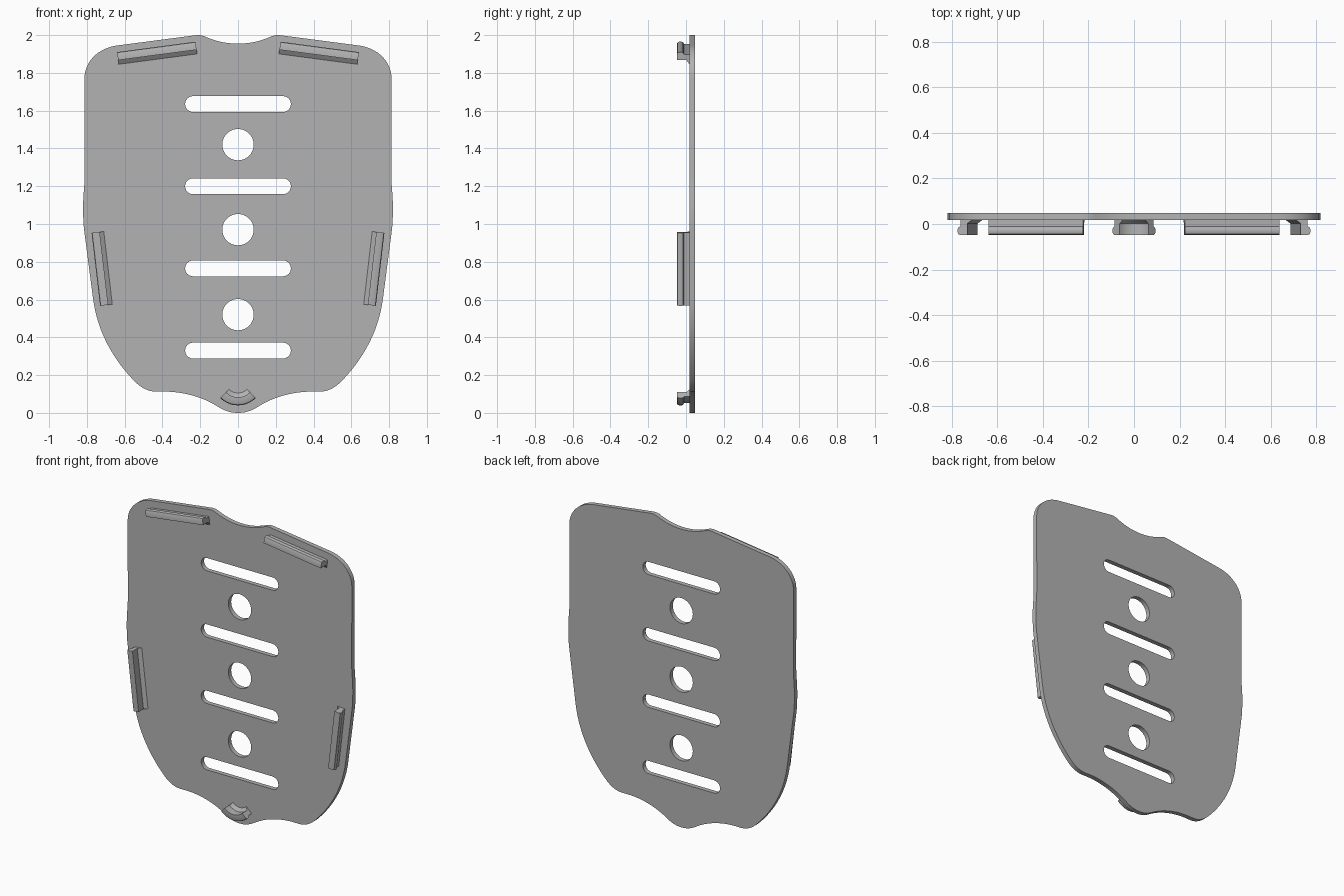
import bpy, bmesh
from math import sin, cos, pi, radians
from mathutils import Vector
from mathutils.geometry import interpolate_bezier

cube = bpy.data.objects.get("Cube")
if cube:
    bpy.data.objects.remove(cube)

grey = bpy.data.materials.new("plain_grey")
grey.use_nodes = True
grey.diffuse_color = (0.45, 0.45, 0.45, 1)
grey.node_tree.nodes["Principled BSDF"].inputs["Base Color"].default_value = grey.diffuse_color

BACK, FACE, TIP = 0.048, 0.018, -0.048   # y of plate back, plate front, clip tips


def finish(name, mesh):
    mesh.materials.clear()
    mesh.materials.append(grey)
    obj = bpy.data.objects.new(name, mesh)
    bpy.context.collection.objects.link(obj)
    bpy.ops.object.select_all(action='DESELECT')
    bpy.context.view_layer.objects.active = obj
    obj.select_set(True)
    bpy.ops.object.shade_smooth_by_angle(angle=radians(30))
    return obj


def bezier(a, b, c, d, n=14):
    pts = interpolate_bezier(*[Vector((*p, 0)) for p in (a, b, c, d)], n)
    return [(p.x, p.y) for p in pts]


def arc(cx, cz, r, start, end, n):
    return [(cx + r * cos(start + (end - start) * i / n),
             cz + r * sin(start + (end - start) * i / n)) for i in range(n + 1)]


# Plate outline: right half from top notch to bottom tip, then mirrored
half = (bezier((0, 1.955), (0.08, 1.955), (0.13, 1.975), (0.165, 1.988))
        + bezier((0.165, 1.988), (0.19, 2.0), (0.205, 2.003), (0.235, 1.998), 6)[1:]
        + bezier((0.64, 1.945), (0.74, 1.932), (0.813, 1.86), (0.813, 1.77))
        + bezier((0.812, 1.25), (0.812, 1.2), (0.82, 1.16), (0.82, 1.09), 6)
        + bezier((0.82, 1.09), (0.82, 1.05), (0.819, 1.0), (0.815, 0.97), 6)[1:]
        + bezier((0.768, 0.61), (0.745, 0.42), (0.65, 0.27), (0.545, 0.165))
        + bezier((0.545, 0.165), (0.51, 0.13), (0.47, 0.11), (0.42, 0.112), 10)[1:]
        + bezier((0.42, 0.112), (0.30, 0.118), (0.19, 0.085), (0.11, 0.035))[1:]
        + bezier((0.11, 0.035), (0.07, 0.01), (0.04, 0), (0, 0), 10)[1:])
loops = [half + [(-x, z) for x, z in half[-2:0:-1]]]

# Slots and round holes down the middle
for z in (0.33, 0.765, 1.2, 1.635):
    loops.append(arc(0.238, z, 0.042, -pi / 2, pi / 2, 12)
                 + arc(-0.238, z, 0.042, pi / 2, 3 * pi / 2, 12))
for z in (0.52, 0.97, 1.42):
    loops.append(arc(0, z, 0.083, 0, 2 * pi, 40)[:-1])

# Filled flat curve gives the plate with its openings
curve = bpy.data.curves.new("plate_outline", 'CURVE')
curve.dimensions = '2D'
curve.fill_mode = 'BOTH'
curve.extrude = (BACK - FACE) / 2
for loop in loops:
    spline = curve.splines.new('POLY')
    spline.points.add(len(loop) - 1)
    for point, (x, z) in zip(spline.points, loop):
        point.co = (x, z, 0, 1)
    spline.use_cyclic_u = True
helper = bpy.data.objects.new("plate_outline", curve)
bpy.context.collection.objects.link(helper)
bpy.context.view_layer.update()
evaluated = helper.evaluated_get(bpy.context.evaluated_depsgraph_get())
plate = bpy.data.meshes.new_from_object(evaluated)
bpy.data.objects.remove(helper)
bm = bmesh.new()
bm.from_mesh(plate)
bmesh.ops.remove_doubles(bm, verts=bm.verts, dist=0.0002)
for v in bm.verts:
    x, z, depth = v.co
    v.co = (x, (BACK + FACE) / 2 - depth, z)
bmesh.ops.recalc_face_normals(bm, faces=bm.faces)
bm.to_mesh(plate)
bm.free()
finish("back_plate", plate)

# Clip section: (distance inward from outer edge, y) with outer lip and flared foot
SECTION = [(0.012, FACE + 0.004), (0.012, -0.010), (0.003, -0.016), (0, -0.023),
           (0, -0.036), (0.003, -0.044), (0.01, TIP), (0.043, TIP),
           (0.043, 0.002), (0.065, FACE), (0.065, FACE + 0.004)]


def clip(name, stations):
    """Sweep the section along (outer point, inward direction) stations."""
    bm = bmesh.new()
    rings = []
    for p, inward in stations:
        rings.append([bm.verts.new((p.x + inward.x * u, y, p.y + inward.y * u))
                      for u, y in SECTION])
    n = len(SECTION)
    for a, b in zip(rings, rings[1:]):
        for i in range(n):
            j = (i + 1) % n
            bm.faces.new((a[i], a[j], b[j], b[i]))
    bm.faces.new(rings[0])
    bm.faces.new(rings[-1][::-1])
    bmesh.ops.recalc_face_normals(bm, faces=bm.faces)
    mesh = bpy.data.meshes.new(name)
    bm.to_mesh(mesh)
    bm.free()
    finish(name, mesh)


# Straight clips on both sides
for part, start, end in (("top_clip", (0.225, 1.965), (0.64, 1.91)),
                         ("side_clip", (0.775, 0.953), (0.73, 0.567))):
    a, b = Vector(start), Vector(end)
    d = (b - a).normalized()
    inward = Vector((d.y, -d.x))
    for side, s in (("left", 1), ("right", -1)):
        flip = Vector((s, 1))
        clip(f"{side}_{part}", [(p * flip, inward * flip) for p in (a, b)])

# Curved clip at the bottom tip
centre = Vector((0, 0.173))
stations = []
for i in range(17):
    t = radians(-90 - 45 + 90 * i / 16)
    out = Vector((cos(t), sin(t)))
    stations.append((centre + out * 0.133, -out))
clip("bottom_clip", stations)
